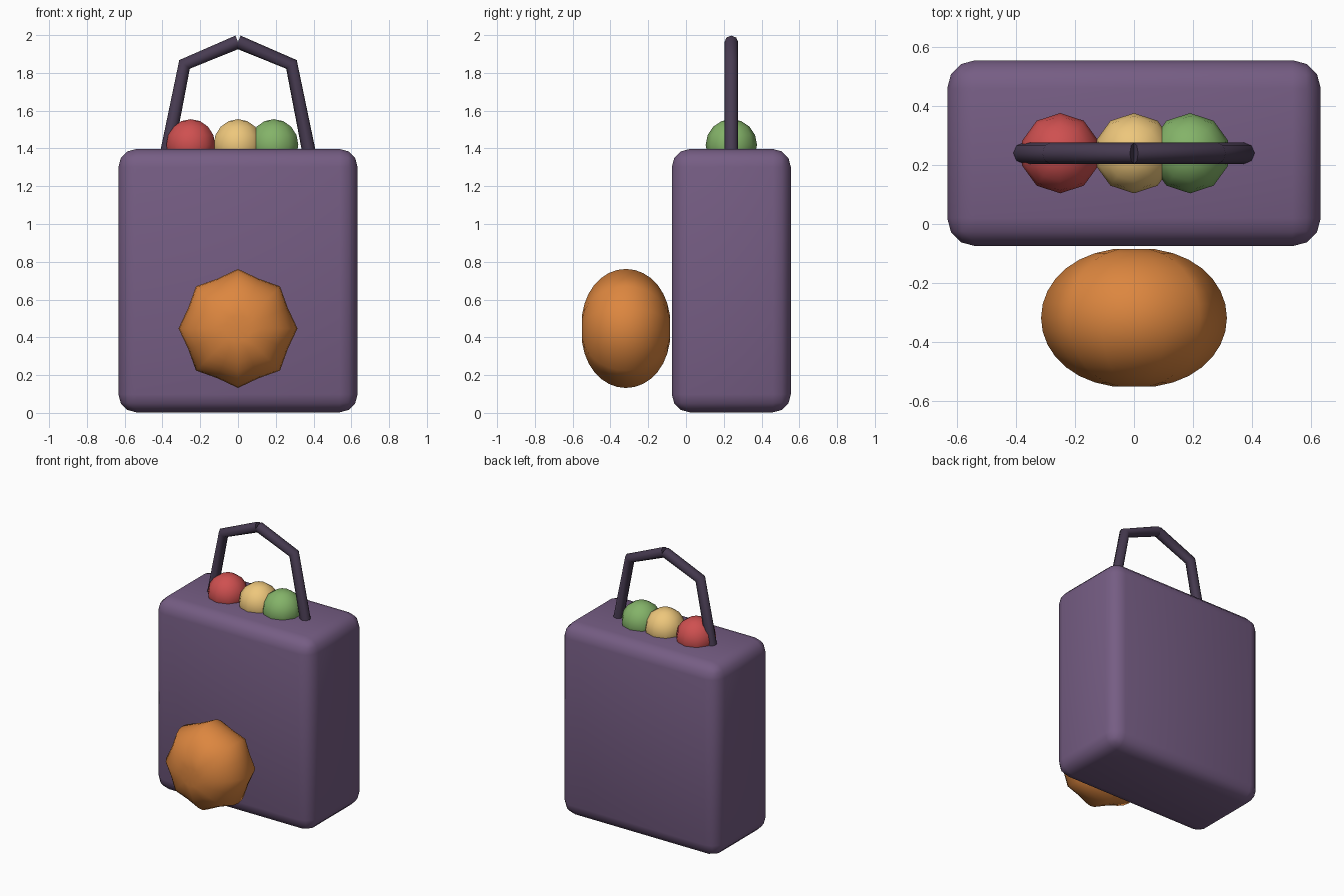
import bpy, bmesh, math
from math import sin, cos, pi

if "Cube" in bpy.data.objects:
    bpy.data.objects.remove(bpy.data.objects["Cube"])


def finish(obj, color, angle=60):
    mat = bpy.data.materials.new(obj.name + "_colour")
    mat.diffuse_color = (*color, 1)
    mat.use_nodes = True
    mat.node_tree.nodes["Principled BSDF"].inputs["Base Color"].default_value = mat.diffuse_color
    obj.data.materials.append(mat)
    bpy.ops.object.select_all(action='DESELECT')
    obj.select_set(True)
    bpy.context.view_layer.objects.active = obj
    if obj.type == 'MESH':
        bpy.ops.object.shade_smooth_by_angle(angle=math.radians(angle))


# bag body: rounded box
bpy.ops.mesh.primitive_cube_add(size=1, location=(0, 0.24, 0.7))
bag = bpy.context.object
bag.name = "bag_body"
bag.scale = (1.266, 0.63, 1.394)
bpy.ops.object.transform_apply(location=False, rotation=False, scale=True)
bev = bag.modifiers.new("rounding", 'BEVEL')
bev.width, bev.segments = 0.095, 3
bpy.ops.object.modifier_apply(modifier=bev.name)
finish(bag, (0.18, 0.11, 0.23))

# handle: one bent tube half per side, butted together at the apex
path = [(0.382, 1.35), (0.283, 1.845), (0, 1.964)]
for side, name in ((-1, "handle_left"), (1, "handle_right")):
    curve = bpy.data.curves.new(name, 'CURVE')
    curve.dimensions = '3D'
    curve.bevel_depth, curve.bevel_resolution = 0.036, 2
    curve.use_fill_caps = True
    spline = curve.splines.new('POLY')
    spline.points.add(len(path) - 1)
    for point, (x, z) in zip(spline.points, path):
        point.co = (side * x, 0.24, z, 1)
    obj = bpy.data.objects.new(name, curve)
    bpy.context.collection.objects.link(obj)
    bpy.context.view_layer.objects.active = obj
    obj.select_set(True)
    bpy.ops.object.convert(target='MESH')
    finish(bpy.context.object, (0.065, 0.045, 0.085))
    bpy.context.object.select_set(False)

# sweets peeking out of the top
for name, x, color in (("red_sweet", -0.25, (0.62, 0.08, 0.08)),
                       ("yellow_sweet", 0, (0.85, 0.57, 0.2)),
                       ("green_sweet", 0.19, (0.23, 0.45, 0.14))):
    bpy.ops.mesh.primitive_uv_sphere_add(segments=10, ring_count=8, radius=0.136,
                                         location=(x, 0.24, 1.419))
    bpy.context.object.name = name
    finish(bpy.context.object, color)

# pumpkin: ribbed squashed ball with its axis along y
bm = bmesh.new()
rings, segs = 16, 16
poles = [bm.verts.new((0, s * 0.228, 0)) for s in (-1, 1)]
rows = []
for i in range(1, rings):
    t = pi * i / rings
    r, y = 0.315 * sin(t) ** 0.9, -0.237 * cos(t)
    rows.append([bm.verts.new((r * k * cos(a), y, r * k * sin(a)))
                 for j in range(segs)
                 for a, k in [(2 * pi * j / segs, 0.905 if j % 2 else 1)]])
for j in range(segs):
    n = (j + 1) % segs
    for a, b in zip(rows, rows[1:]):
        bm.faces.new((a[j], a[n], b[n], b[j]))
    bm.faces.new((poles[0], rows[0][n], rows[0][j]))
    bm.faces.new((poles[1], rows[-1][j], rows[-1][n]))
bmesh.ops.recalc_face_normals(bm, faces=bm.faces)
mesh = bpy.data.meshes.new("pumpkin")
bm.to_mesh(mesh)
bm.free()
pumpkin = bpy.data.objects.new("pumpkin", mesh)
pumpkin.location = (0, -0.318, 0.447)
bpy.context.collection.objects.link(pumpkin)
finish(pumpkin, (0.72, 0.24, 0.05))
